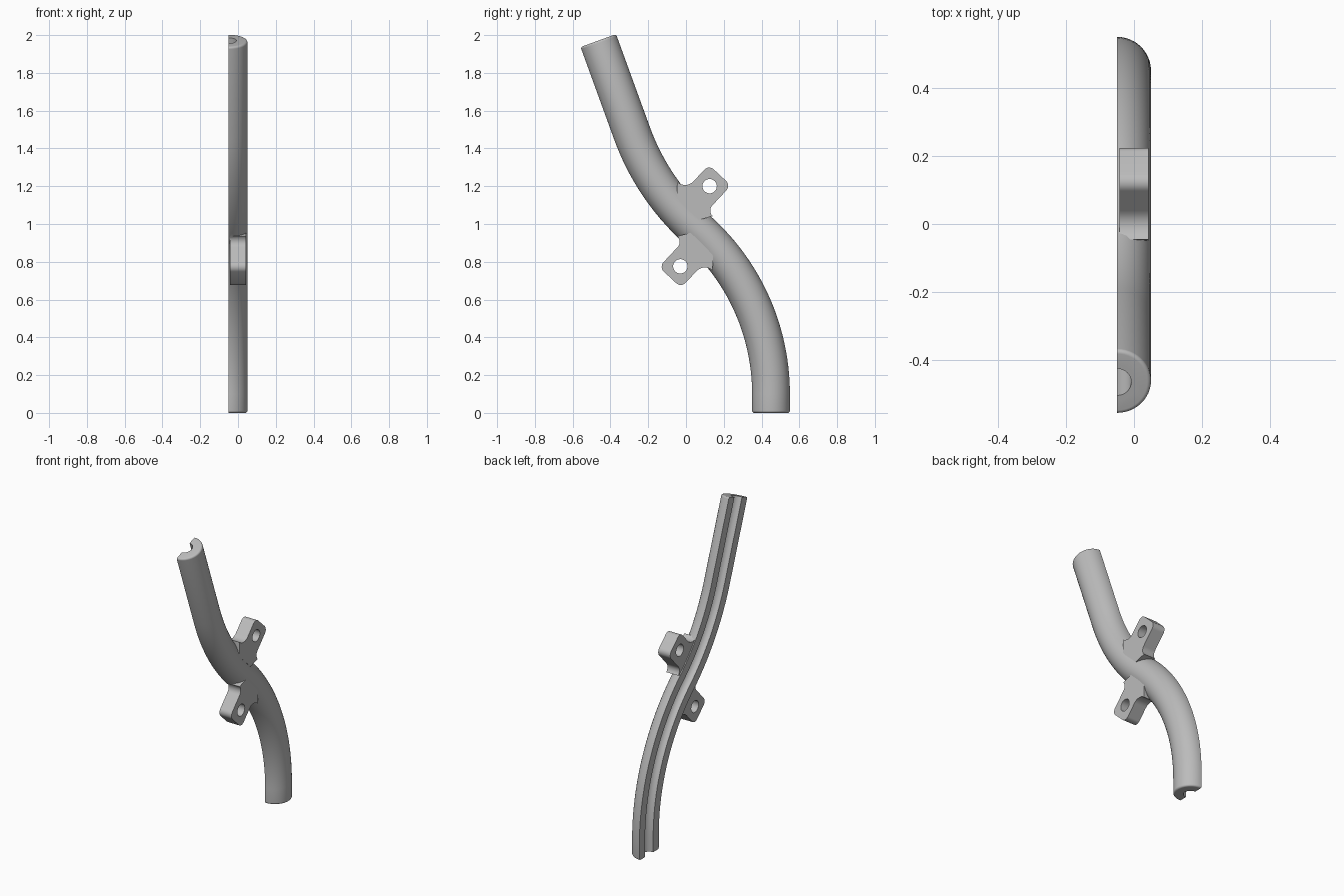
import bpy, bmesh
from math import sin, cos, pi, radians

old = bpy.data.objects.get("Cube")
if old:
    bpy.data.objects.remove(old)

grey = bpy.data.materials.new("mid grey")
grey.use_nodes = True
grey.diffuse_color = (0.5, 0.5, 0.5, 1)
grey.node_tree.nodes["Principled BSDF"].inputs["Base Color"].default_value = (0.5, 0.5, 0.5, 1)

CUT_X = -0.05       # plane of the split face
RADIUS = 0.1
ROUND = 0.012       # rounding of the tube ends
TAB_X = 0.043       # half thickness of the tabs


def make_object(name, bm):
    bmesh.ops.recalc_face_normals(bm, faces=bm.faces)
    mesh = bpy.data.meshes.new(name)
    bm.to_mesh(mesh)
    bm.free()
    mesh.materials.append(grey)
    ob = bpy.data.objects.new(name, mesh)
    bpy.context.collection.objects.link(ob)
    return ob


def loft(name, rings):
    """Skin a list of closed rings and cap both ends."""
    bm = bmesh.new()
    loops = [[bm.verts.new(p) for p in ring] for ring in rings]
    n = len(loops[0])
    for a, b in zip(loops, loops[1:]):
        for i in range(n):
            j = (i + 1) % n
            bm.faces.new((a[i], a[j], b[j], b[i]))
    bm.faces.new(loops[0])
    bm.faces.new(loops[-1])
    return make_object(name, bm)


def section(station, r, sweep, n):
    """Arc section square to the path, centred on the split plane."""
    y, z, a = station
    count = n if sweep > 6 else n + 1
    ring = []
    for k in range(count):
        t = sweep * k / n
        w = r * cos(t)
        ring.append((CUT_X + r * sin(t), y + w * cos(a), z + w * sin(a)))
    return ring


def along(station, s):
    y, z, a = station
    return (y - s * sin(a), z + s * cos(a), a)


def combine(target, tool, operation):
    mod = target.modifiers.new(operation, 'BOOLEAN')
    mod.operation = operation
    mod.solver = 'EXACT'
    mod.object = tool
    bpy.ops.object.select_all(action='DESELECT')
    bpy.context.view_layer.objects.active = target
    target.select_set(True)
    bpy.ops.object.modifier_apply(modifier=mod.name)
    bpy.data.objects.remove(tool)


# S-shaped centre line: length, turn in degrees, steps
path = [(0.45, 0.0, 0.0)]
for length, turn, steps in ((0.1, 0, 1), (0.982, 48.3, 28), (0.621, -28.3, 18), (0.524, 0, 1)):
    for _ in range(steps):
        y, z, a = path[-1]
        half = radians(turn) / steps / 2
        y, z, _a = along((y, z, a + half), length / steps)
        path.append((y, z, a + 2 * half))
start, end = path[0], path[-1]

# Half-round tube with rounded end edges
arcs = [k * pi / 12 for k in range(7)]
stations = [(along(start, ROUND * (1 - cos(t))), RADIUS - ROUND + ROUND * sin(t)) for t in arcs]
stations += [(p, RADIUS) for p in path[1:-1]]
stations += [(along(end, -ROUND * (1 - cos(t))), RADIUS - ROUND + ROUND * sin(t)) for t in reversed(arcs)]
tube = loft("split_tube", [section(p, r, pi, 24) for p, r in stations])

# Tabs: rounded square ends with flared roots, one each side of the tube
MID_Y, MID_Z, TILT = 0.0475, 0.988, radians(47)
OFF_U, OFF_V = 0.088, 0.208


def place(u, v, side, x):
    return (x,
            MID_Y + side * (-u * sin(TILT) + v * cos(TILT)),
            MID_Z + side * (u * cos(TILT) + v * sin(TILT)))


def arc(cu, cv, r, a0, a1):
    return [(cu + r * cos(radians(a0 + (a1 - a0) * k / 8)),
             cv + r * sin(radians(a0 + (a1 - a0) * k / 8))) for k in range(9)]


W, C = 0.08, 0.035
outline = [(-W, -0.17)]
outline += arc(-W - 0.04, -0.065, 0.04, -90, 0)
outline += arc(C - W, W - C, C, 180, 90)
outline += arc(W - C, W - C, C, 90, 0)
outline += arc(W + 0.06, -0.04, 0.06, 180, 270)
outline += [(W, -0.17)]

for side in (1, -1):
    tab = loft("tab", [[place(u + OFF_U, v + OFF_V, side, x) for u, v in outline]
                       for x in (-TAB_X, TAB_X)])
    combine(tube, tab, 'UNION')

# Bolt holes
for side in (1, -1):
    circle = [(0.038 * cos(k * pi / 16), 0.038 * sin(k * pi / 16)) for k in range(32)]
    hole = loft("hole_cutter", [[place(u + OFF_U, v + OFF_V, side, x) for u, v in circle]
                                for x in (-0.2, 0.2)])
    combine(tube, hole, 'DIFFERENCE')

# Narrow channel along the whole path, wider socket in the upper straight
channel_path = [along(start, -0.05)] + path[1:-1] + [along(end, 0.05)]
channel = loft("channel_cutter", [section(p, 0.042, 2 * pi, 32) for p in channel_path])
combine(tube, channel, 'DIFFERENCE')
socket = loft("socket_cutter", [section(p, 0.056, 2 * pi, 32)
                                for p in (path[-2], along(end, 0.05))])
combine(tube, socket, 'DIFFERENCE')

tube.name = "split_tube_with_tabs"
bpy.ops.object.select_all(action='DESELECT')
tube.select_set(True)
bpy.context.view_layer.objects.active = tube
bpy.ops.object.shade_smooth_by_angle(angle=radians(18))
